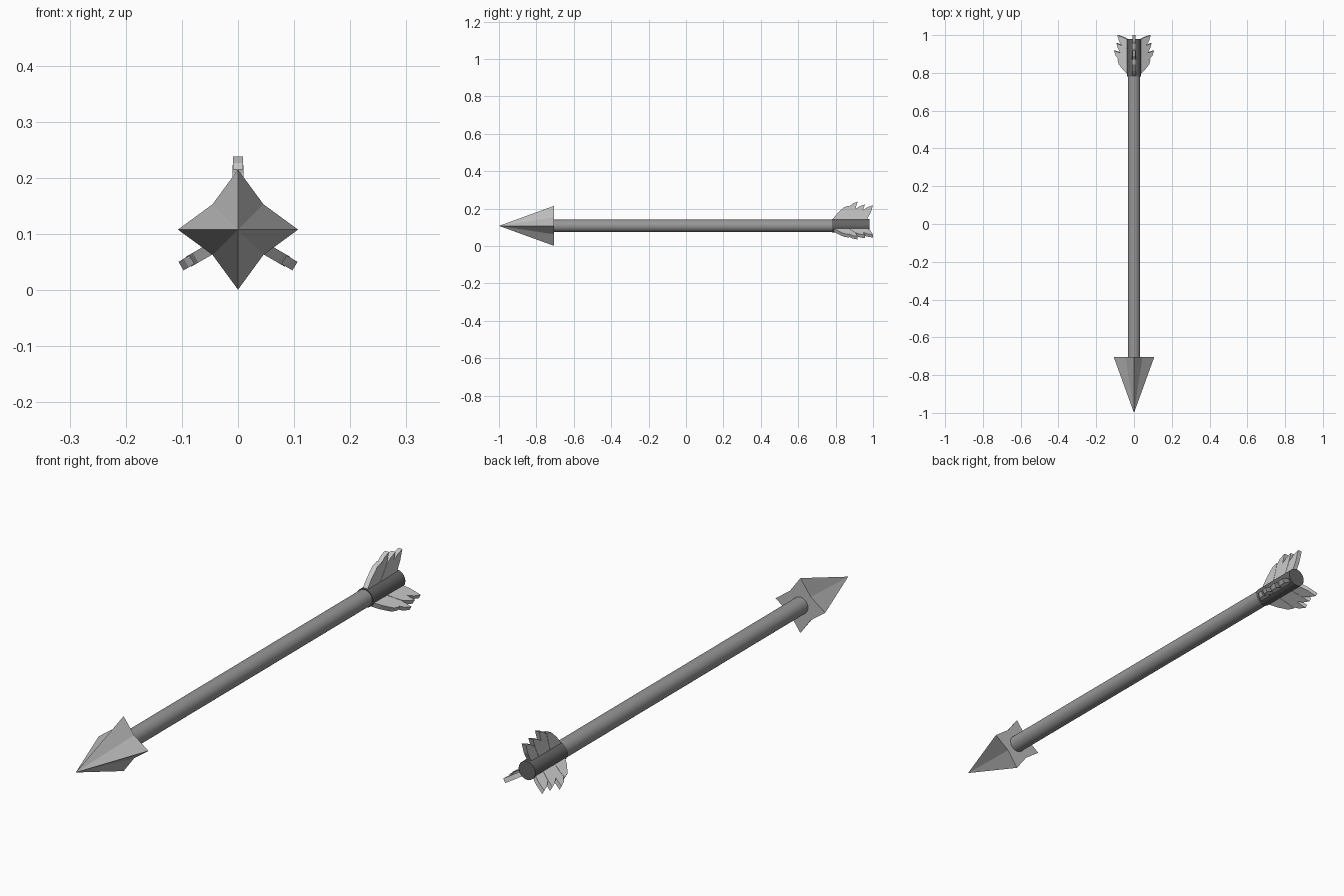
import bpy, bmesh, math
from mathutils import Matrix, Vector

if "Cube" in bpy.data.objects:
    bpy.data.objects.remove(bpy.data.objects["Cube"])

CZ = 0.108  # height of the arrow's axis


def paint(obj, name, value):
    mat = bpy.data.materials.get(name) or bpy.data.materials.new(name)
    mat.diffuse_color = (value, value, value, 1)
    mat.use_nodes = True
    mat.node_tree.nodes["Principled BSDF"].inputs["Base Color"].default_value = mat.diffuse_color
    obj.data.materials.append(mat)


def make_object(name, bm):
    bmesh.ops.recalc_face_normals(bm, faces=bm.faces)
    mesh = bpy.data.meshes.new(name)
    bm.to_mesh(mesh)
    bm.free()
    obj = bpy.data.objects.new(name, mesh)
    bpy.context.collection.objects.link(obj)
    return obj


def rod(name, radius, y0, y1):
    bpy.ops.mesh.primitive_cylinder_add(
        vertices=32, radius=radius, depth=y1 - y0,
        location=(0, (y0 + y1) / 2, CZ), rotation=(math.pi / 2, 0, 0))
    obj = bpy.context.object
    obj.name = name
    bpy.ops.object.shade_smooth_by_angle(angle=math.radians(35))
    return obj


# Shaft and the slightly thicker sleeve that holds the feathers
paint(rod("shaft", 0.033, -0.71, 0.79), "shaft_grey", 0.31)
paint(rod("feather_sleeve", 0.036, 0.78, 0.98), "sleeve_grey", 0.13)

# Four-pointed star pyramid head
bm = bmesh.new()
tip = bm.verts.new((0, -1, CZ))
ring = []
for i in range(8):
    r = 0.107 if i % 2 == 0 else 0.064
    a = i * math.pi / 4
    ring.append(bm.verts.new((r * math.cos(a), -0.705, CZ + r * math.sin(a))))
for i in range(8):
    bm.faces.new((tip, ring[i], ring[(i + 1) % 8]))
bm.faces.new(ring)
paint(make_object("arrow_head", bm), "head_grey", 0.5)

# Feather = four overlapping barbs: (thickness, outline as y and axis distance)
barbs = [
    (0.020, [(0.785, 0.03), (0.785, 0.037), (0.81, 0.068), (0.845, 0.1),
             (0.872, 0.108), (0.866, 0.08), (0.85, 0.03)]),
    (0.0178, [(0.82, 0.03), (0.85, 0.08), (0.868, 0.098), (0.89, 0.119),
              (0.918, 0.13), (0.905, 0.088), (0.88, 0.03)]),
    (0.020, [(0.86, 0.03), (0.89, 0.07), (0.905, 0.09), (0.93, 0.106),
             (0.957, 0.115), (0.943, 0.078), (0.92, 0.03)]),
    (0.0178, [(0.9, 0.03), (0.925, 0.06), (0.945, 0.083), (0.97, 0.1),
              (1.0, 0.11), (0.987, 0.07), (0.965, 0.03)])]
for i, inset in enumerate((0, -0.011, 0.011)):
    bm = bmesh.new()
    for width, outline in barbs:
        face = bm.faces.new([bm.verts.new((-width / 2, y, r)) for y, r in outline])
        ext = bmesh.ops.extrude_face_region(bm, geom=[face])
        moved = [v for v in ext["geom"] if isinstance(v, bmesh.types.BMVert)]
        bmesh.ops.translate(bm, verts=moved, vec=Vector((width, 0, 0)))
    # the two lower feathers sit a little closer in
    bm.transform(Matrix.Translation((inset, 0, CZ)) @
                 Matrix.Rotation(i * math.tau / 3, 4, 'Y'))
    make_object(f"feather_{i + 1}", bm)
